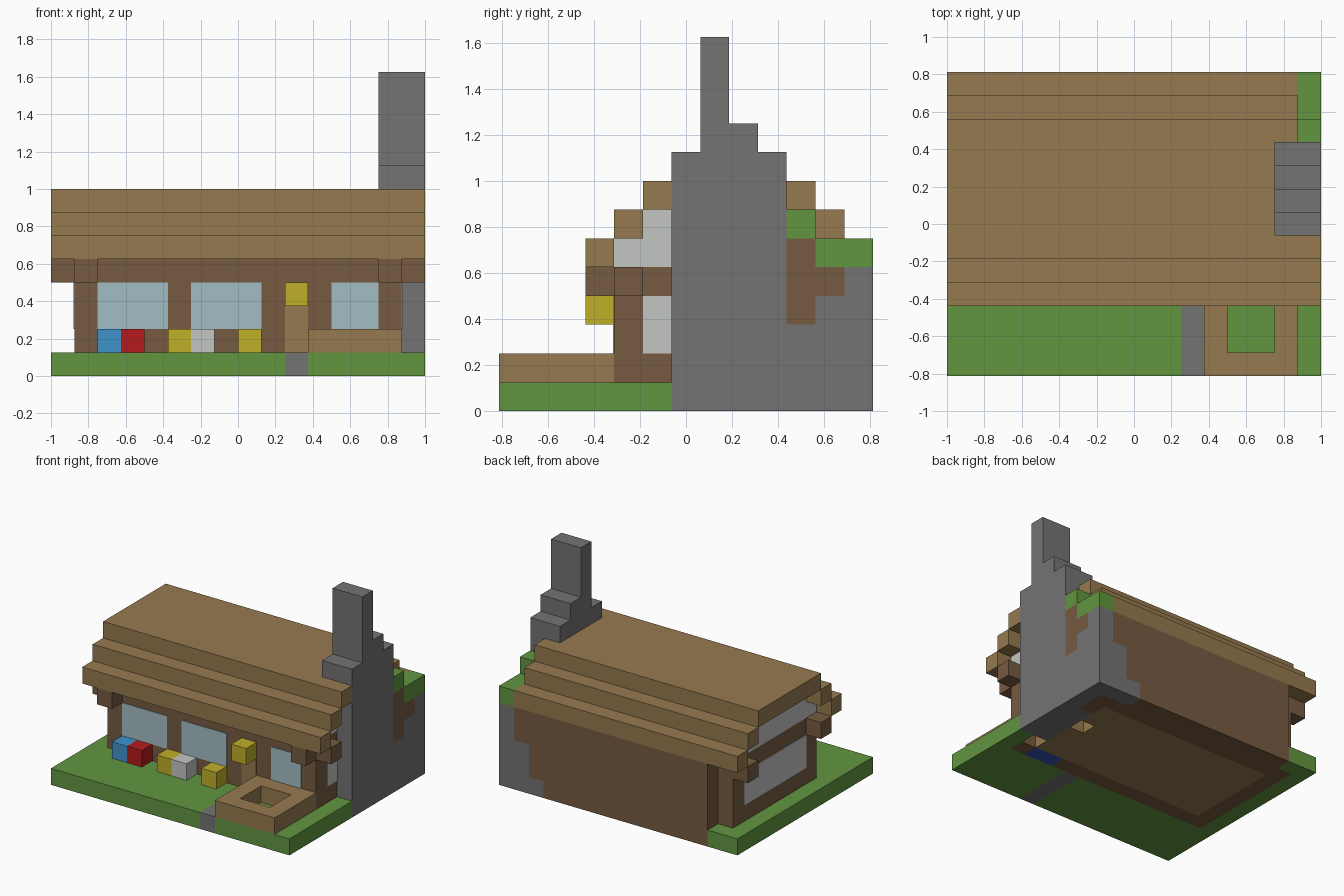
import bpy
import bmesh
from mathutils import Matrix, Vector

old = bpy.data.objects.get("Cube")
if old:
    bpy.data.objects.remove(old, do_unlink=True)

CELL = 0.125                       # block size of the whole model
ORIGIN = Vector((-1, -0.8125, 0))  # corner of the block grid
THIN = 0.04                        # plate thickness in blocks


def material(name, red, green, blue):
    """Flat material from display colour values."""
    linear = [(c / 255) ** 2.2 for c in (red, green, blue)] + [1]
    mat = bpy.data.materials.new(name)
    mat.use_nodes = True
    mat.diffuse_color = linear
    bsdf = mat.node_tree.nodes["Principled BSDF"]
    bsdf.inputs["Base Color"].default_value = linear
    bsdf.inputs["Roughness"].default_value = 0.9
    return mat


grass = material("grass green", 98, 148, 66)
planks = material("plank brown", 149, 121, 80)
timber = material("dark timber brown", 118, 91, 67)
stone = material("stone grey", 115, 115, 115)
plaster = material("off white", 194, 197, 194)
glass = material("pale blue glass", 162, 187, 196)
yellow = material("yellow", 190, 174, 46)
blue = material("blue", 66, 145, 202)
red = material("red", 180, 32, 34)
navy = material("navy blue", 56, 80, 180)


def part(name, mat, *boxes):
    """One object of blocks, each given as x, y and z ranges in cells."""
    bm = bmesh.new()
    for x0, x1, y0, y1, z0, z1 in boxes:
        low, high = Vector((x0, y0, z0)), Vector((x1, y1, z1))
        place = Matrix.Translation(ORIGIN + (low + high) / 2 * CELL)
        size = Matrix.Diagonal(((high - low) * CELL).to_4d())
        bmesh.ops.create_cube(bm, size=1, matrix=place @ size)
    mesh = bpy.data.meshes.new(name)
    bm.to_mesh(mesh)
    bm.free()
    mesh.materials.append(mat)
    obj = bpy.data.objects.new(name, mesh)
    bpy.context.collection.objects.link(obj)
    return obj


# Lawn around the house, split by the path to the door
part("lawn", grass,
     (0, 10, 0, 4, 0, 1), (11, 16, 0, 4, 0, 1),
     (0, 1, 4, 13, 0, 1), (1, 2, 12, 13, 0, 1), (15, 16, 4, 6, 0, 1))
part("path", stone, (10, 11, 0, 4, 0, 1))

# Foundation and floor, with two open pits underneath
part("foundation", timber,
     (1, 12, 4, 5, 0, 1), (14, 15, 4, 5, 0, 1), (1, 2, 5, 11, 0, 1),
     (1, 15, 11, 12, 0, 1), (14, 15, 10, 11, 0, 1))
part("floor", planks,
     (2, 13, 5, 11, 0, 1), (13, 14, 5, 8, 0, 1), (13, 14, 9, 11, 0, 1))
part("foundation_inlay", navy, (12, 14, 4, 5, 0, 1))

# House body and stepped gables
part("walls", timber, (1, 15, 4, 12, 1, 5))
part("gables", plaster, (1, 15, 4, 12, 5, 6), (1, 15, 5, 11, 6, 7))

# Log ends that stick out at the corners
for side, x_end, x_front in (("right", 0, 1), ("left", 15, 14)):
    part(side + "_front_log_ends", timber,
         (x_end, x_end + 1, 4, 5, 4, 5), (x_front, x_front + 1, 3, 4, 4, 5))
part("right_back_log_end", timber, (0, 1, 11, 12, 4, 5))

# Windows and door as thin plates
for name, x0, x1 in (("right", 2, 5), ("middle", 6, 9), ("left", 12, 14)):
    part(name + "_front_window", glass, (x0, x1, 4 - THIN, 4, 2, 4))
part("right_side_window", plaster, (1 - THIN, 1, 5, 11, 2, 4))
part("left_side_window", plaster, (15, 15 + THIN, 5, 6, 2, 4))
part("door", planks, (10, 11, 4 - THIN, 4, 1, 3))

# Stepped roof: front and back courses below the top slab
for step, name in enumerate(("lower", "upper")):
    z = 5 + step
    part(name + "_roof_courses", planks,
         (0, 16, 3 + step, 4 + step, z, z + 1),
         (0, 15, 12 - step, 13 - step, z, z + 1))
part("roof_top", planks, (0, 15, 5, 11, 7, 8), (15, 16, 5, 6, 7, 8))

# Stepped chimney
part("chimney", stone,
     (14, 16, 6, 10, 0, 9), (14, 16, 7, 9, 9, 10), (14, 16, 7, 8, 10, 13))

# Hillside at the back and at the back left corner
part("hill_stone", stone,
     (15, 16, 10, 11, 0, 3), (15, 16, 11, 12, 0, 4), (15, 16, 12, 13, 0, 5),
     (13, 15, 12, 13, 0, 1), (14, 15, 12, 13, 1, 3))
part("hill_soil", timber,
     (2, 13, 12, 13, 0, 5), (13, 14, 12, 13, 1, 5), (14, 15, 12, 13, 3, 5),
     (15, 16, 10, 11, 3, 6), (15, 16, 11, 12, 4, 5))
part("hill_grass", grass, (15, 16, 10, 11, 6, 7), (15, 16, 11, 13, 5, 6))

# Raised garden bed frame
part("garden_bed", planks,
     (11, 15, 0, 1, 1, 2), (11, 15, 3, 4, 1, 2),
     (11, 12, 1, 3, 1, 2), (14, 15, 1, 3, 1, 2))

# Flowers along the front wall and the lantern over the door
flowers = (("blue", blue, 2), ("red", red, 3), ("first_yellow", yellow, 5),
           ("white", plaster, 6), ("second_yellow", yellow, 8))
for name, mat, x in flowers:
    part(name + "_flower", mat, (x, x + 1, 3, 4, 1, 2))
part("lantern", yellow, (10, 11, 3, 4, 3, 4))
